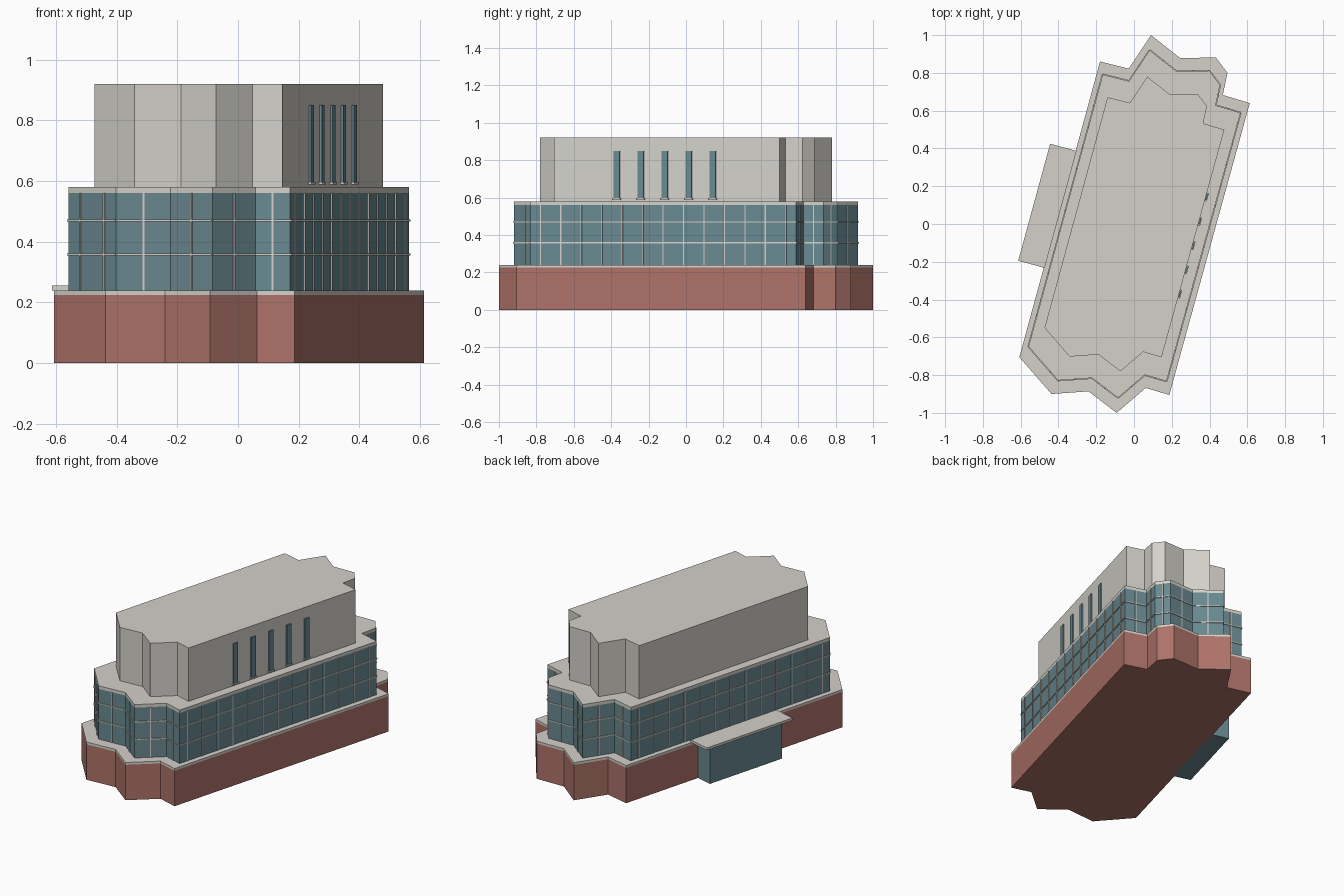
import bpy, bmesh, math
from mathutils import Vector, Matrix

if "Cube" in bpy.data.objects:
    bpy.data.objects.remove(bpy.data.objects["Cube"])

def material(name, rgb):
    m = bpy.data.materials.new(name)
    m.diffuse_color = (*rgb, 1)
    m.use_nodes = True
    m.node_tree.nodes["Principled BSDF"].inputs["Base Color"].default_value = m.diffuse_color
    return m

BRICK = material("brick", (0.42, 0.17, 0.14))
STONE = material("stone", (0.66, 0.64, 0.59))
GLASS = material("glass", (0.14, 0.25, 0.28))

# Footprint, counter-clockwise from the front right corner
PLAN = [(0.613, 0.64), (0.47, 0.683), (0.495, 0.80), (0.433, 0.882), (0.245, 0.878),
        (0.09, 1.0), (-0.028, 0.822), (-0.18, 0.86), (-0.607, -0.705), (-0.437, -0.90),
        (-0.241, -0.886), (-0.092, -1.0), (0.062, -0.868), (0.187, -0.905)]
PLAN = [Vector(p) for p in PLAN]

def finish(name, bm, mat):
    bmesh.ops.recalc_face_normals(bm, faces=bm.faces[:])
    me = bpy.data.meshes.new(name)
    bm.to_mesh(me)
    bm.free()
    me.materials.append(mat)
    ob = bpy.data.objects.new(name, me)
    bpy.context.collection.objects.link(ob)
    return ob

def storey(name, scale, z0, z1, mat):
    """Prism of the footprint, scaled about the centre."""
    bm = bmesh.new()
    face = bm.faces.new([bm.verts.new((p.x * scale, p.y * scale, z0)) for p in PLAN])
    top = bmesh.ops.extrude_face_region(bm, geom=[face])["geom"]
    bmesh.ops.translate(bm, vec=(0, 0, z1 - z0),
                        verts=[v for v in top if isinstance(v, bmesh.types.BMVert)])
    if not face.is_valid or len([f for f in bm.faces if len(f.verts) == len(PLAN)]) < 2:
        bm.faces.new([v for v in bm.verts][:len(PLAN)])
    return finish(name, bm, mat)

def add_box(bm, centre, z0, z1, length, depth, angle):
    m = (Matrix.Translation((centre.x, centre.y, (z0 + z1) / 2))
         @ Matrix.Rotation(angle, 4, 'Z')
         @ Matrix.Diagonal((length, depth, z1 - z0, 1)))
    bmesh.ops.create_cube(bm, size=1, matrix=m)

# Stacked storeys
storey("brick_base", 1.0, 0, 0.225, BRICK)
storey("base_cornice", 1.0, 0.225, 0.24, STONE)
storey("glass_storey", 0.92, 0.24, 0.56, GLASS)
storey("glass_cornice", 0.92, 0.56, 0.58, STONE)
storey("upper_block", 0.78, 0.58, 0.92, STONE)

# Window grid around the glass storey
rails, bars = bmesh.new(), bmesh.new()
for i, p in enumerate(PLAN):
    a, b = p * 0.92, PLAN[(i + 1) % len(PLAN)] * 0.92
    d = b - a
    ang = math.atan2(d.y, d.x)
    for z in (0.358, 0.47):
        add_box(rails, (a + b) / 2, z - 0.003, z + 0.003, d.length, 0.010, ang)
    n = max(1, int(d.length / 0.113))
    for k in range(n):
        add_box(bars, a.lerp(b, (k + 0.5) / n), 0.24, 0.56, 0.006, 0.008, ang)
finish("glazing_rails", rails, STONE)
finish("glazing_bars", bars, STONE)

# Tall slit windows with sills on the right of the upper block
a, b = PLAN[-1] * 0.78, PLAN[0] * 0.78
d = b - a
ang = math.atan2(d.y, d.x)
slits, sills = bmesh.new(), bmesh.new()
for k in range(5):
    y = -0.37 + 0.1285 * k
    c = a.lerp(b, (y - a.y) / d.y)
    add_box(slits, c, 0.597, 0.85, 0.034, 0.014, ang)
    add_box(sills, c, 0.588, 0.597, 0.046, 0.022, ang)
finish("slit_windows", slits, GLASS)
finish("slit_sills", sills, STONE)

# Glazed entrance annex on the left side
d = PLAN[8] - PLAN[7]
along = d.normalized()
out = Vector((along.y, -along.x))
ang = math.atan2(d.y, d.x)
mid = Vector((-0.392, 0.078))
roof, hall, posts = bmesh.new(), bmesh.new(), bmesh.new()
add_box(roof, mid + out * 0.069, 0.24, 0.256, 0.642, 0.145, ang)
add_box(hall, mid + out * 0.05, 0, 0.24, 0.54, 0.115, ang)
for s in (-1, 1):
    add_box(posts, mid + out * 0.1075 + along * s * 0.09, 0, 0.24, 0.005, 0.004, ang)
finish("annex_roof", roof, STONE)
finish("annex_hall", hall, GLASS)
finish("annex_bars", posts, GLASS)
